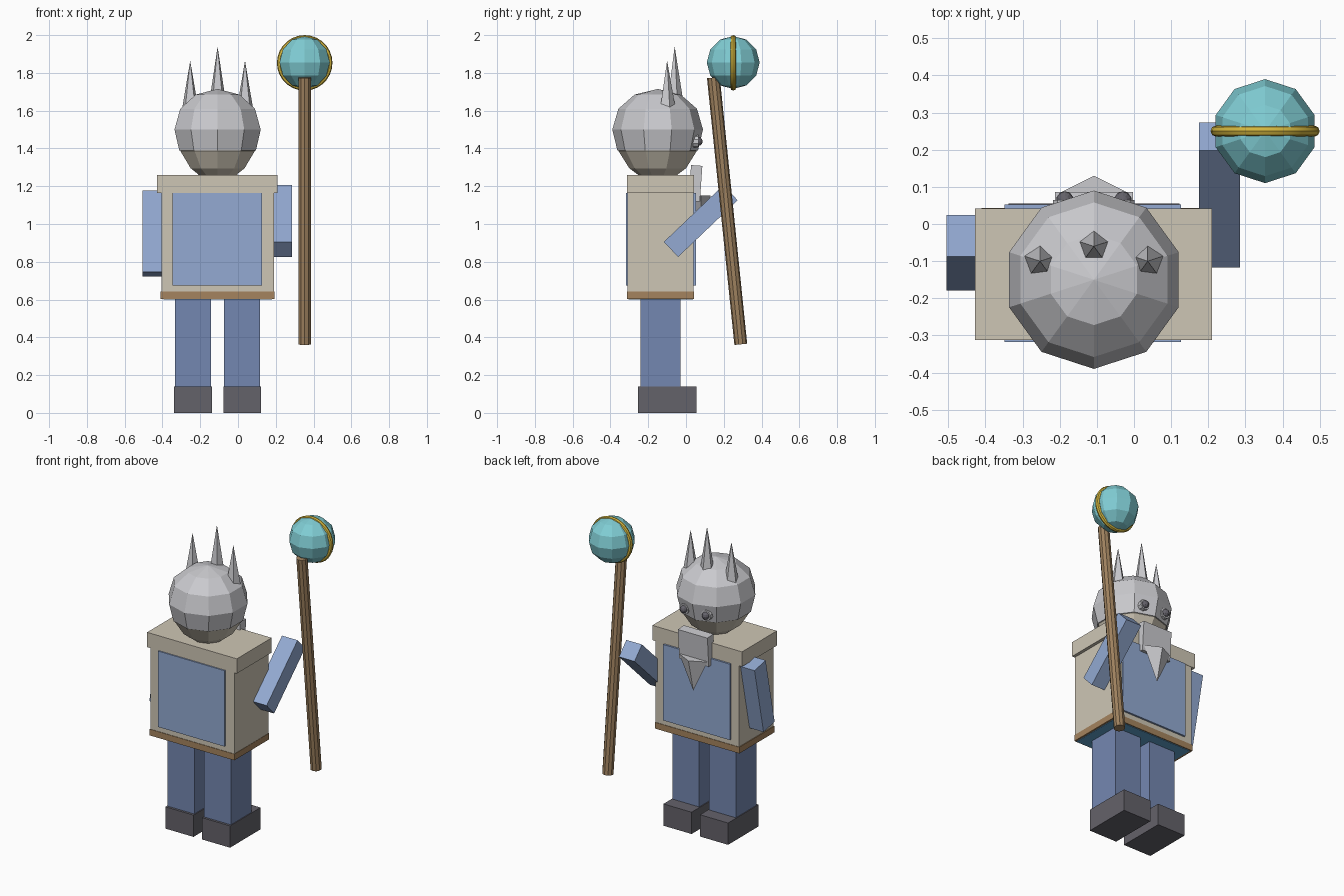
import bpy, math
from mathutils import Vector

cube = bpy.data.objects.get("Cube")
if cube:
    bpy.data.objects.remove(cube, do_unlink=True)


def mat(name, r, g, b):
    col = [(c / 255 / 12.92) if c < 11 else ((c / 255 + 0.055) / 1.055) ** 2.4 for c in (r, g, b)] + [1]
    m = bpy.data.materials.new(name)
    m.use_nodes = True
    m.diffuse_color = col
    node = next(n for n in m.node_tree.nodes if n.type == 'BSDF_PRINCIPLED')
    node.inputs["Base Color"].default_value = col
    return m


CREAM = mat("cream", 206, 198, 181)
SILVER = mat("silver", 202, 202, 206)
TROUSER = mat("trouser blue", 116, 135, 177)
BOOT = mat("boot grey", 100, 98, 106)
CLOTH = mat("cloth blue", 147, 170, 210)
SKY = mat("sky blue", 97, 162, 206)
LEATHER = mat("leather brown", 165, 132, 94)
WOOD = mat("wood brown", 158, 129, 94)
TEAL = mat("teal", 128, 205, 212)
GOLD = mat("gold", 212, 182, 62)

MID = -0.108  # centre line of the figure


def finish(name, m):
    ob = bpy.context.object
    ob.name = name
    ob.data.materials.append(m)
    return ob


def box(name, lo, hi, m, tilt=0):
    lo, hi = Vector(lo), Vector(hi)
    bpy.ops.mesh.primitive_cube_add(size=1, location=(lo + hi) / 2, rotation=(math.radians(tilt), 0, 0))
    ob = finish(name, m)
    ob.scale = hi - lo
    return ob


def cone(name, sides, r, h, base, m, flip=False, turn=0):
    z = base[2] + (-h if flip else h) / 2
    bpy.ops.mesh.primitive_cone_add(vertices=sides, radius1=r, depth=h, location=(base[0], base[1], z),
                                    rotation=(math.pi if flip else 0, 0, turn))
    return finish(name, m)


def lathe(name, profile, x, y, m, sides=10):
    # Faceted solid of revolution with a vertex pointing along y
    verts, faces = [], []
    for r, z in profile:
        for i in range(sides):
            a = math.pi / 2 + math.tau * i / sides
            verts.append((x + r * math.cos(a), y + r * math.sin(a), z))
    for k in range(len(profile) - 1):
        for i in range(sides):
            j = (i + 1) % sides
            faces.append((k * sides + i, (k + 1) * sides + i, (k + 1) * sides + j, k * sides + j))
    me = bpy.data.meshes.new(name)
    me.from_pydata(verts, [], faces)
    me.materials.append(m)
    ob = bpy.data.objects.new(name, me)
    bpy.context.collection.objects.link(ob)
    return ob


# Legs and boots
for side, s in (("right", -1), ("left", 1)):
    cx = MID + s * 0.13
    box(side + "_leg", (cx - 0.095, -0.24, 0.13), (cx + 0.095, -0.03, 0.62), TROUSER)
    box(side + "_boot", (cx - 0.1, -0.255, 0), (cx + 0.1, 0.055, 0.14), BOOT)

# Torso: vest, shoulder yoke, shirt panels, belt and tunic hem
box("vest", (-0.405, -0.309, 0.62), (0.19, 0.04, 1.18), CREAM)
box("yoke", (-0.428, -0.312, 1.165), (0.21, 0.042, 1.26), CREAM)
box("shirt", (-0.348, -0.317, 0.675), (0.126, 0.052, 1.163), CLOTH)
box("belt", (-0.41, -0.312, 0.602), (0.192, 0.043, 0.642), LEATHER)
box("tunic_hem", (-0.395, -0.305, 0.599), (0.18, 0.036, 0.63), SKY)

# Arms
right_arm = box("right_arm", (-0.505, -0.135, 0.73), (-0.395, -0.02, 1.17), CLOTH, -12)
left_arm = box("left_arm", (0.175, 0.023, 0.798), (0.286, 0.133, 1.233), CLOTH, -46.4)

# Head and helmet
lathe("head", [(0.205, 1.41), (0.207, 1.386), (0.15, 1.295), (0.09, 1.25), (0, 1.235)], MID, -0.15, CREAM)
lathe("helmet", [(0, 1.715), (0.122, 1.685), (0.208, 1.61), (0.24, 1.5), (0.213, 1.388), (0.2, 1.388)],
      MID, -0.15, SILVER)

# Crown spikes
for name, dx, y, z, h in (("right_spike", -0.145, -0.1, 1.6, 0.265),
                          ("middle_spike", 0, -0.06, 1.64, 0.3),
                          ("left_spike", 0.145, -0.1, 1.6, 0.265)):
    cone(name, 5, 0.047, h, (MID + dx, y, z), SILVER)

# Eyes with silver rims
for side, s in (("right", -1), ("left", 1)):
    loc = (MID + s * 0.078, 0.064, 1.437)
    bpy.ops.mesh.primitive_uv_sphere_add(segments=10, ring_count=6, radius=0.024, location=loc)
    finish(side + "_eye", BOOT)
    bpy.ops.mesh.primitive_cylinder_add(vertices=10, radius=0.033, depth=0.05,
                                        location=(loc[0], 0.04, loc[2]), rotation=(math.pi / 2, 0, 0))
    finish(side + "_eye_rim", SILVER)

# Beard block and point
box("beard", (MID - 0.105, 0.02, 1.12), (MID + 0.105, 0.08, 1.31), SILVER, -4)
point = cone("beard_point", 4, 0.1, 0.21, (MID, 0.08, 1.15), SILVER, flip=True)
point.scale.y = 0.5

# Staff
foot, top = Vector((0.353, 0.29, 0.363)), Vector((0.353, 0.145, 1.775))
axis = top - foot
bpy.ops.mesh.primitive_cylinder_add(vertices=10, radius=0.034, depth=axis.length, location=(foot + top) / 2,
                                    rotation=axis.to_track_quat('Z', 'Y').to_euler())
finish("staff", WOOD)

# Orb and its ring
orb_r, orb_z = 0.14, 1.855
profile = [(orb_r * math.sin(a), orb_z + orb_r * math.cos(a)) for a in (math.pi * i / 6 for i in range(7))]
lathe("orb", profile, 0.353, 0.25, TEAL)
bpy.ops.mesh.primitive_torus_add(major_segments=28, minor_segments=8, major_radius=0.132, minor_radius=0.015,
                                 location=(0.353, 0.25, orb_z - 0.002), rotation=(math.pi / 2, 0, 0))
finish("orb_ring", GOLD)
bpy.ops.object.shade_smooth_by_angle()
